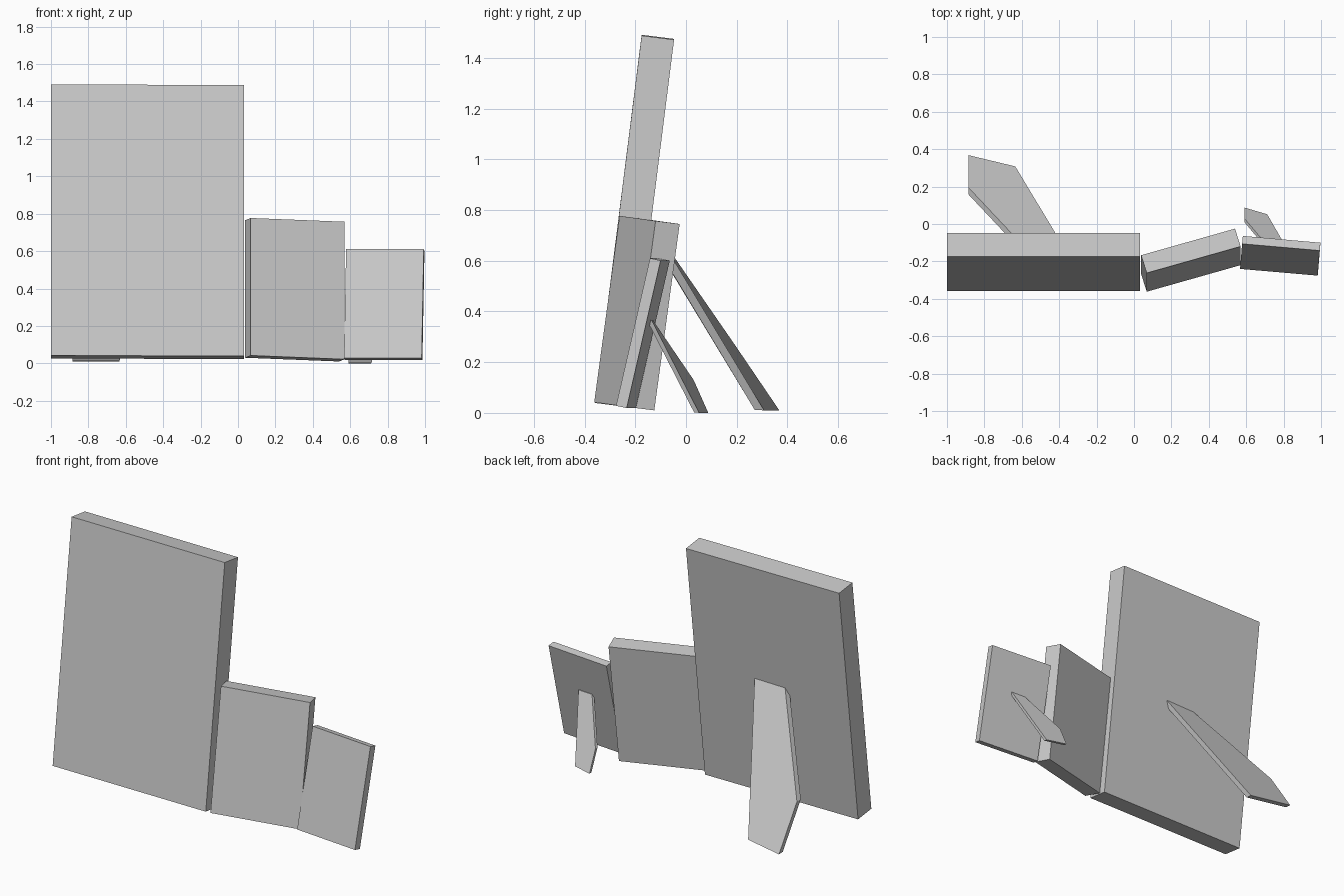
import bpy
import bmesh
from mathutils import Vector

cube = bpy.data.objects.get("Cube")
if cube:
    bpy.data.objects.remove(cube, do_unlink=True)

grey = bpy.data.materials.new("plain grey")
grey.use_nodes = True
grey.diffuse_color = (0.6, 0.6, 0.6, 1)
grey.node_tree.nodes["Principled BSDF"].inputs["Base Color"].default_value = (0.6, 0.6, 0.6, 1)


def slab(name, outline, offset):
    """Solid plate: an outline of points, extruded along the offset."""
    bm = bmesh.new()
    face = bm.faces.new([bm.verts.new(p) for p in outline])
    result = bmesh.ops.extrude_face_region(bm, geom=[face], use_keep_orig=True)
    moved = [g for g in result["geom"] if isinstance(g, bmesh.types.BMVert)]
    bmesh.ops.translate(bm, verts=moved, vec=Vector(offset))
    bmesh.ops.recalc_face_normals(bm, faces=bm.faces)
    mesh = bpy.data.meshes.new(name)
    bm.to_mesh(mesh)
    bm.free()
    mesh.materials.append(grey)
    obj = bpy.data.objects.new(name, mesh)
    bpy.context.collection.objects.link(obj)
    return obj


def panel(name, corner, width, depth, height):
    """Leaning box from its lower front corner and its three edges."""
    c, w, h = Vector(corner), Vector(width), Vector(height)
    slab(name, [c, c + w, c + w + h, c + h], depth)


# Three leaning panels, from tall to short
panel("large_panel", (-1, -0.358, 0.042), (1.033, 0, -0.003),
      (0, 0.128, -0.016), (0, 0.183, 1.449))
panel("medium_panel", (0.068, -0.362, 0.042), (0.502, 0.142, -0.02),
      (-0.03, 0.095, -0.012), (0, 0.1, 0.735))
panel("small_panel", (0.567, -0.24, 0.028), (0.415, -0.036, 0),
      (0.004, 0.042, -0.009), (0.011, 0.134, 0.582))

# Rear props: two top corners, the bend, then the two foot corners
slab("large_prop", [(-0.365, -0.14, 0.755), (-0.57, -0.14, 0.75), (-0.885, 0.195, 0.265),
                    (-0.885, 0.368, 0.01), (-0.635, 0.308, 0.01)], (0, -0.037, 0.002))
slab("small_prop", [(0.82, -0.135, 0.365), (0.725, -0.13, 0.365), (0.59, 0.03, 0.13),
                    (0.59, 0.088, 0), (0.712, 0.052, 0)], (0, -0.02, 0.002))
